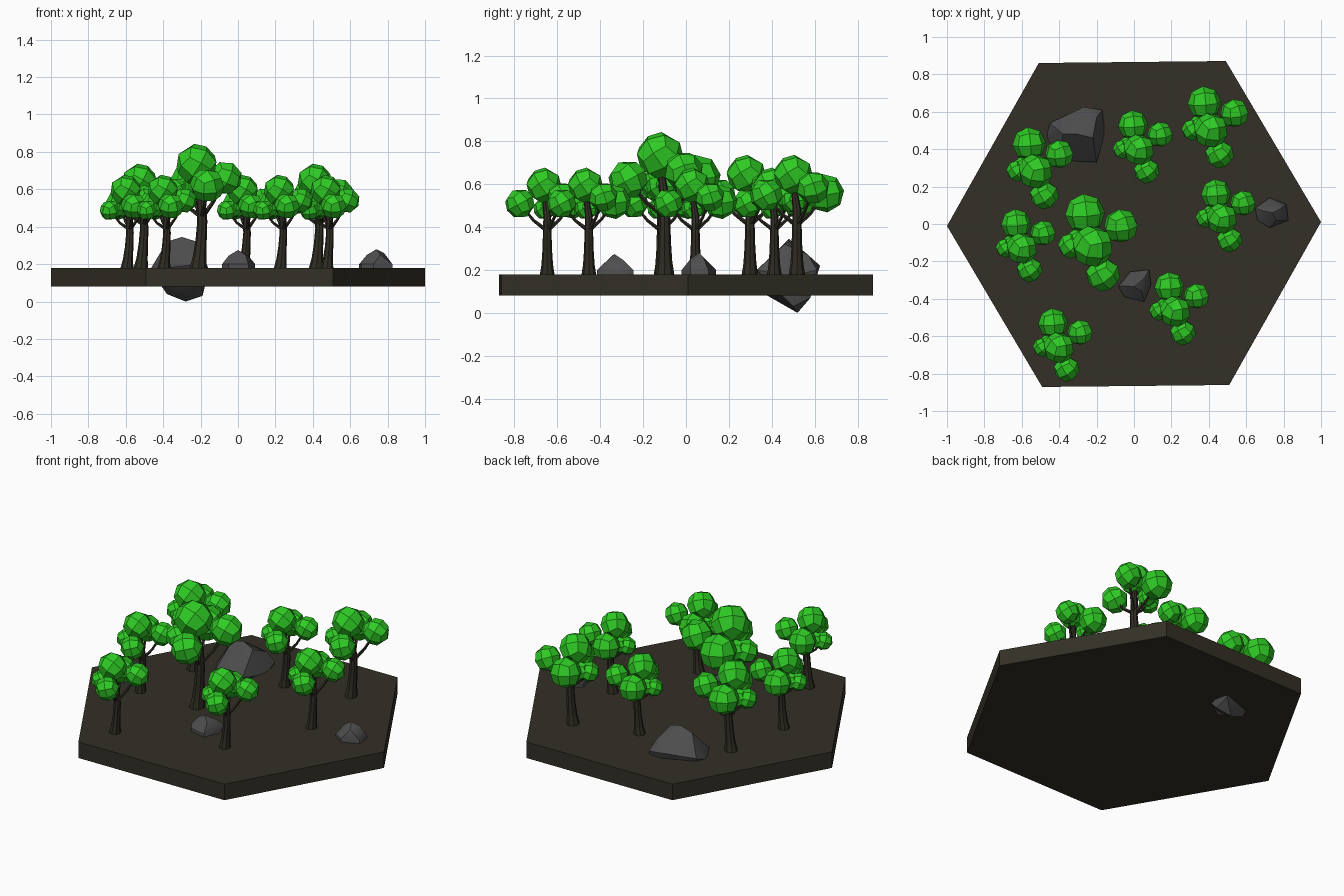
import bpy, bmesh, math
from mathutils import Vector, Matrix, Euler

old = bpy.data.objects.get("Cube")
if old:
    bpy.data.objects.remove(old, do_unlink=True)


def material(name, rgb):
    mat = bpy.data.materials.new(name)
    mat.use_nodes = True
    color = (*rgb, 1)
    mat.diffuse_color = color
    mat.node_tree.nodes["Principled BSDF"].inputs["Base Color"].default_value = color
    return mat


soil = material("dark soil", (.032, .029, .019))
bark = material("dark bark", (.03, .026, .017))
leaf = material("leaf green", (.028, .6, .018))
stone = material("grey stone", (.075, .075, .078))

GROUND = .18


def to_mesh(bm, name, mat):
    bmesh.ops.recalc_face_normals(bm, faces=bm.faces)
    mesh = bpy.data.meshes.new(name)
    bm.to_mesh(mesh)
    bm.free()
    mesh.materials.append(mat)
    return mesh


def place(name, mesh, location=(0, 0, 0), scale=1):
    obj = bpy.data.objects.new(name, mesh)
    obj.location = location
    obj.scale = (scale,) * 3
    bpy.context.collection.objects.link(obj)
    return obj


def add_tube(bm, path, radii, sides):
    """Tapered tube through the path points."""
    path = [Vector(p) for p in path]
    rings = []
    for i, (point, radius) in enumerate(zip(path, radii)):
        along = path[min(i + 1, len(path) - 1)] - path[max(i - 1, 0)]
        turn = Vector((0, 0, 1)).rotation_difference(along)
        ring = []
        for k in range(sides):
            a = math.tau * k / sides
            ring.append(bm.verts.new(point + turn @ Vector((radius * math.cos(a), radius * math.sin(a), 0))))
        rings.append(ring)
    for low, high in zip(rings, rings[1:]):
        for k in range(sides):
            n = (k + 1) % sides
            bm.faces.new((low[k], low[n], high[n], high[k]))
    bm.faces.new(rings[0])
    bm.faces.new(rings[-1])


def add_leaf_ball(bm, center, radius, tilt):
    """Rounded cube with four faces on each side."""
    ball = bmesh.new()
    bmesh.ops.create_cube(ball, size=2)
    bmesh.ops.subdivide_edges(ball, edges=ball.edges[:], cuts=1, use_grid_fill=True)
    for v in ball.verts:
        v.co.normalize()
    turn = Euler([math.radians(a) for a in tilt]).to_matrix().to_4x4()
    ball.transform(Matrix.Translation(center) @ turn @ Matrix.Scale(radius, 4))
    copies = {v: bm.verts.new(v.co) for v in ball.verts}
    for f in ball.faces:
        bm.faces.new([copies[v] for v in f.verts])
    ball.free()


# Hexagonal ground slab
bm = bmesh.new()
bmesh.ops.create_cone(bm, cap_ends=True, segments=6, radius1=1, radius2=1, depth=.1)
for v in bm.verts:
    corner = round(math.atan2(v.co.y, v.co.x) / math.radians(30))
    if corner % 2:
        corner = None
        break
spin = math.radians(.6 if corner is not None else 30.6)
bm.transform(Matrix.Translation((0, 0, GROUND - .05)) @ Matrix.Rotation(spin, 4, 'Z'))
place("ground_slab", to_mesh(bm, "ground_slab", soil))

# Shared leaf canopy: centre, radius, tilt of each ball
balls = [
    ((-.057, .155, .45), .108, (8, 5, 5)),
    ((.135, .09, .48), .093, (20, 25, 15)),
    ((.04, -.17, .44), .093, (25, -15, 30)),
    ((-.017, -.02, .552), .112, (40, 30, 10)),
    ((-.13, -.015, .41), .072, (15, -20, 40)),
    ((-.085, .02, .42), .065, (5, 10, 20)),
]
bm = bmesh.new()
for ball in balls:
    add_leaf_ball(bm, *ball)
canopy_mesh = to_mesh(bm, "canopy", leaf)

# Shared trunk with one branch to each outer ball
bm = bmesh.new()
add_tube(bm, [(-.008, 0, -.01), (0, 0, .06), (.008, 0, .15), (.014, 0, .25), (.008, 0, .36), (-.015, -.02, .5)],
         (.047, .036, .03, .027, .024, .014), 8)
for center, radius, tilt in balls[:-1]:
    if radius < .11:
        end = Vector(center)
        start = Vector((.012, 0, .27))
        middle = start.lerp(end, .5) - Vector((0, 0, .02))
        add_tube(bm, [start, middle, end], (.014, .01, .007), 5)
trunk_mesh = to_mesh(bm, "trunk", bark)

# Grove: x, y, scale
grove = [(-.205, -.1, 1), (-.513, .298, .84), (-.588, -.116, .75), (-.39, -.647, .75),
         (.232, -.453, .75), (.481, .044, .75), (.038, .412, .75), (.424, .517, .84)]
for i, (x, y, size) in enumerate(grove, 1):
    place(f"tree_trunk_{i}", trunk_mesh, (x, y, GROUND), size)
    place(f"tree_canopy_{i}", canopy_mesh, (x, y, GROUND), size)


def add_rock(name, points):
    bm = bmesh.new()
    for p in points:
        bm.verts.new(p)
    hull = bmesh.ops.convex_hull(bm, input=bm.verts[:])
    loose = [v for v in bm.verts if not v.link_faces]
    bmesh.ops.delete(bm, geom=loose, context='VERTS')
    obj = place(name, to_mesh(bm, name, stone))
    bpy.ops.object.select_all(action='DESELECT')
    obj.select_set(True)
    bpy.context.view_layer.objects.active = obj
    bpy.ops.object.shade_smooth_by_angle(angle=math.radians(35))


# Boulder sunk through the slab
add_rock("boulder", [
    (-.45, .54, .2), (-.27, .625, .22), (-.17, .61, .2), (-.155, .49, .17), (-.2, .33, .2),
    (-.4, .34, .18), (-.47, .46, .17), (-.38, .48, .32), (-.3, .48, .345), (-.22, .46, .32),
    (-.2, .57, .27), (-.28, .52, 0), (-.19, .5, .03), (-.38, .5, .04), (-.3, .38, .08), (-.2, .58, .07)])


def small_rock(name, outline, crown, peak):
    """Rock with a buried outline, a narrower crown and a peak."""
    add_rock(name, [(x, y, z) for x, y in outline for z in (.13, .2)] + crown + [peak])


small_rock("front_rock",
           [(-.085, -.335), (-.02, -.255), (.08, -.245), (.092, -.32), (.055, -.415), (-.05, -.39)],
           [(-.05, -.33, .245), (.055, -.29, .245), (.04, -.36, .25)], (0, -.335, .275))
small_rock("side_rock",
           [(.648, .085), (.725, .14), (.815, .105), (.825, .02), (.725, -.02), (.66, .02)],
           [(.69, .07, .25), (.78, .08, .26), (.76, .02, .25)], (.74, .06, .28))
